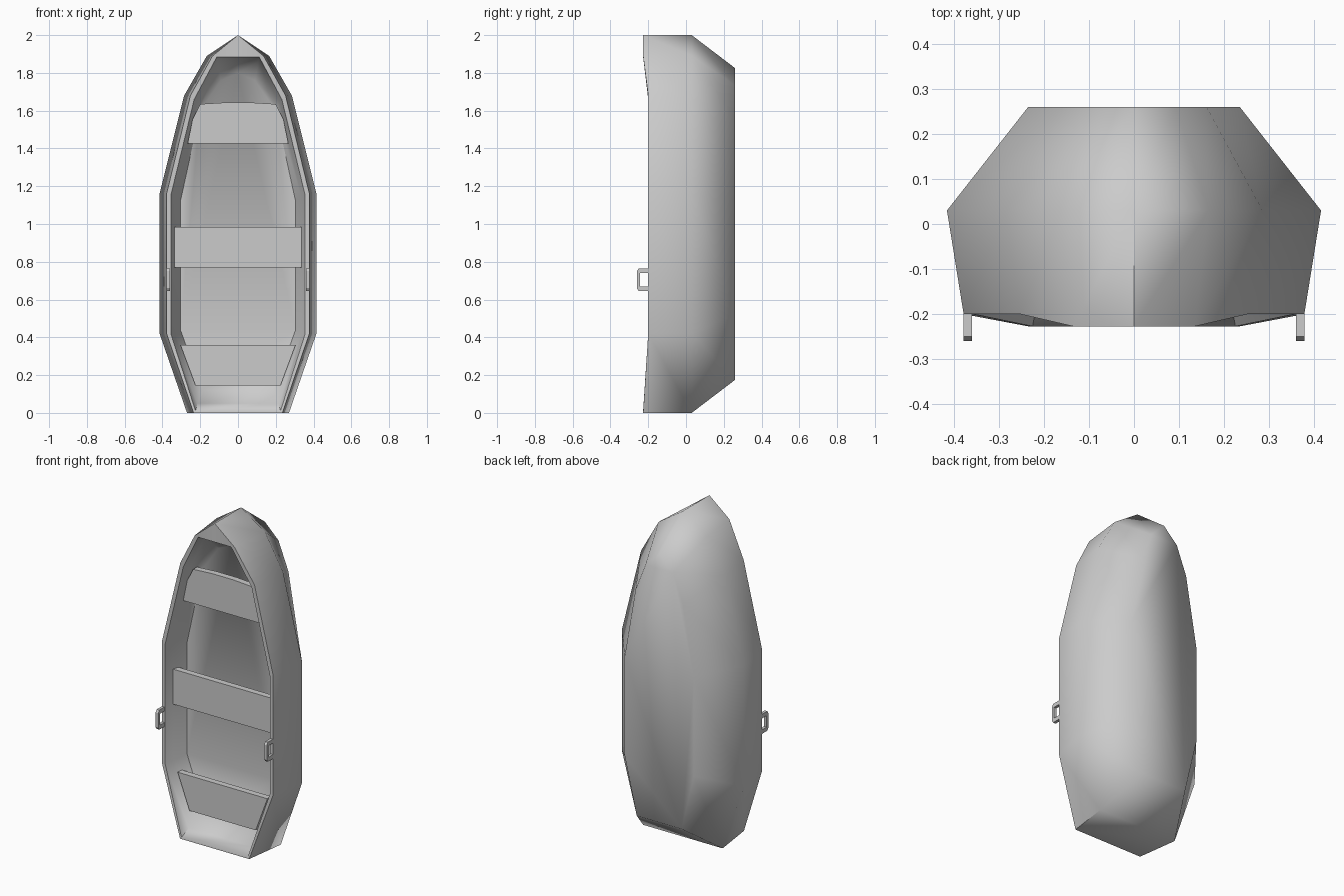
import bpy, bmesh, math

if "Cube" in bpy.data.objects:
    bpy.data.objects.remove(bpy.data.objects["Cube"])


def finish(name, bm, angle=None):
    bmesh.ops.recalc_face_normals(bm, faces=bm.faces)
    me = bpy.data.meshes.new(name)
    bm.to_mesh(me)
    bm.free()
    ob = bpy.data.objects.new(name, me)
    bpy.context.collection.objects.link(ob)
    if angle:
        bpy.ops.object.select_all(action='DESELECT')
        ob.select_set(True)
        bpy.context.view_layer.objects.active = ob
        bpy.ops.object.shade_smooth_by_angle(angle=math.radians(angle))
    return ob


def prism(name, pts, place, lo, hi):
    """Extrude a 2D outline between two depths; place maps (a, b, depth) to 3D."""
    bm = bmesh.new()
    rings = [[bm.verts.new(place(a, b, d)) for a, b in pts] for d in (lo, hi)]
    bm.faces.new(rings[0])
    bm.faces.new(rings[1][::-1])
    n = len(pts)
    for i in range(n):
        j = (i + 1) % n
        bm.faces.new((rings[0][i], rings[0][j], rings[1][j], rings[1][i]))
    return finish(name, bm)


# Right-hand plan outlines (half width, z), stern corner to bow tip
chine = [(.27, 0), (.415, .42), (.415, 1.16), (.285, 1.68), (.165, 1.89), (0, 2)]
gunwale = [(.235, 0), (.378, .42), (.378, 1.16), (.252, 1.68), (.135, 1.89), (0, 2)]
rim_in = [(.225, .01), (.356, .42), (.356, 1.15), (.232, 1.66), (.112, 1.885), (0, 1.885)]
ledge = [(.215, .05), (.337, .42), (.337, 1.14), (.222, 1.64), (.108, 1.86), (0, 1.865)]
floor = [(.19, .12), (.305, .44), (.305, 1.12), (.2, 1.6), (.09, 1.76), (0, 1.8)]
sheer = [-.227, -.2, -.2, -.2, -.227, -.227]


def shrink(pts, sx, sz):
    return [(x * sx, 1 + (z - 1) * sz) for x, z in pts]


def ring(bm, pts, ys):
    right = [(x, y, z) for (x, z), y in zip(pts, ys)]
    left = [(-x, y, z) for x, y, z in right[-2::-1]]
    return [bm.verts.new(p) for p in right + left]


# Hull: outer skin, rim and inner skin as one chain of rings
bm = bmesh.new()
levels = [
    (shrink(chine, .565, .825), [.26] * 6),
    (chine, [.03] * 6),
    (gunwale, sheer),
    (rim_in, sheer),
    (ledge, [y + .055 for y in sheer]),
    (floor, [-.06] * 6),
]
rings = [ring(bm, p, y) for p, y in levels]
for a, b in zip(rings, rings[1:]):
    n = len(a)
    for i in range(n):
        j = (i + 1) % n
        bm.faces.new((a[i], a[j], b[j], b[i]))
bm.faces.new(rings[0])
bm.faces.new(rings[-1])
finish("hull", bm, 62)

# Seats: planks cut to the hull's taper
seats = {
    "stern_seat": [(.225, .145), (.305, .36)],
    "middle_seat": [(.337, .77), (.337, .985)],
    "bow_seat": [(.267, 1.425), (.24, 1.555), (.2, 1.635), (.07, 1.643)],
}
for name, half in seats.items():
    outline = half + [(-x, z) for x, z in reversed(half)]
    prism(name, outline, lambda a, b, d: (a, d, b), -.15, -.112)

# Oarlocks: square loops standing on the gunwales
outer = [(-.19, .645), (-.25, .645), (-.26, .66), (-.26, .75), (-.25, .765), (-.19, .765)]
inner = [(-.19, .74), (-.243, .74), (-.243, .67), (-.19, .67)]
for side, s in (("left", -1), ("right", 1)):
    prism(side + "_oarlock", outer + inner, lambda a, b, d: (s * d, a, b), .36, .378)
